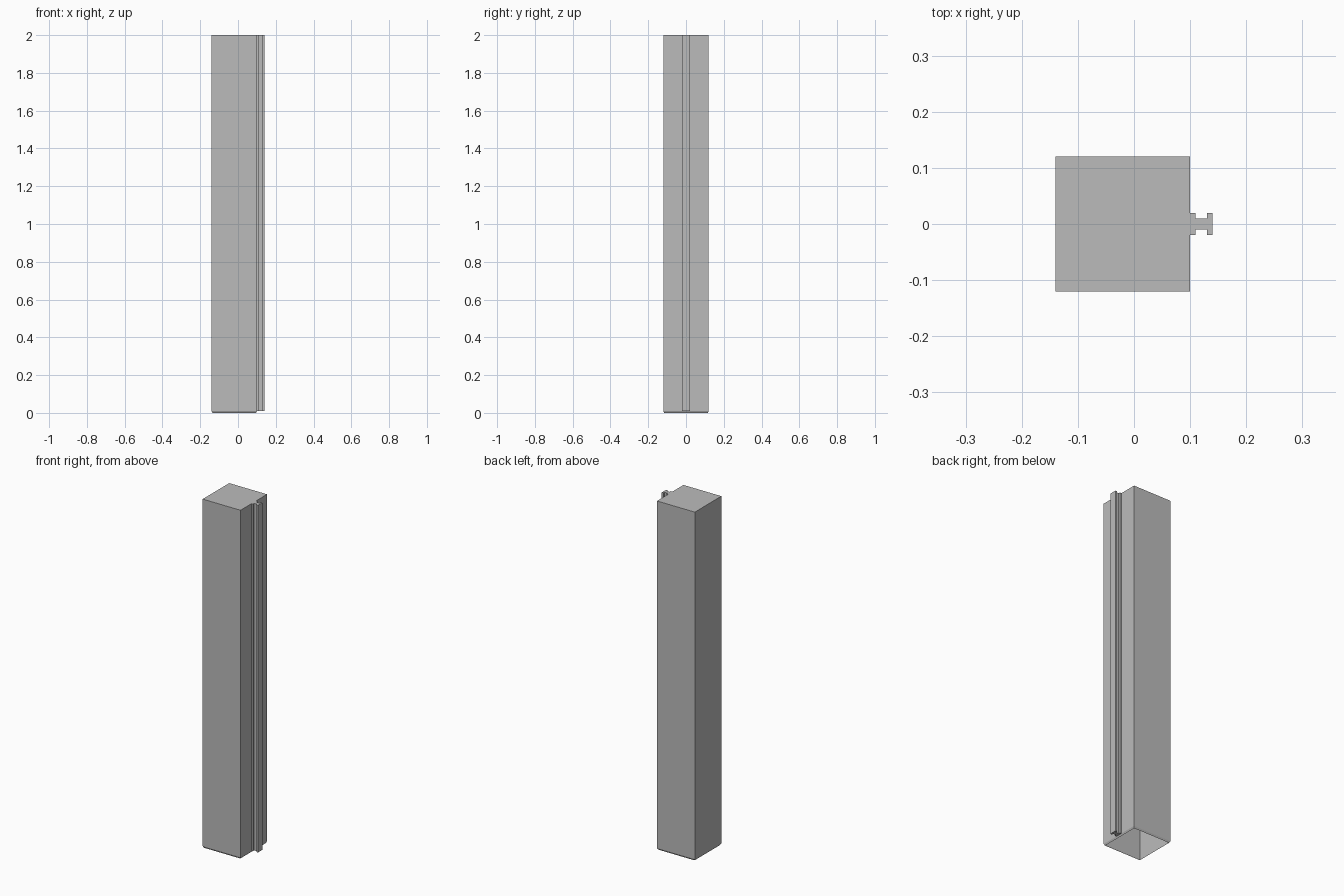
import bpy
import bmesh

if "Cube" in bpy.data.objects:
    bpy.data.objects.remove(bpy.data.objects["Cube"], do_unlink=True)

grey = bpy.data.materials.new("plain grey")
grey.use_nodes = True
colour = (0.5, 0.5, 0.5, 1)
grey.diffuse_color = colour
grey.node_tree.nodes["Principled BSDF"].inputs["Base Color"].default_value = colour

TOP = 2.0
LIP = 0.01


def add_object(name, bm):
    mesh = bpy.data.meshes.new(name)
    bm.to_mesh(mesh)
    bm.free()
    mesh.materials.append(grey)
    obj = bpy.data.objects.new(name, mesh)
    bpy.context.collection.objects.link(obj)
    return obj


def rectangle(x0, x1, half_y):
    return [(x0, -half_y), (x1, -half_y), (x1, half_y), (x0, half_y)]


def loft(name, rings, cap_bottom):
    """Join matching outlines, given as (outline, height), from the bottom up."""
    bm = bmesh.new()
    loops = [[bm.verts.new((x, y, z)) for x, y in outline] for outline, z in rings]
    for low, high in zip(loops, loops[1:]):
        for i in range(len(low)):
            j = (i + 1) % len(low)
            bm.faces.new((low[i], low[j], high[j], high[i]))
    bm.faces.new(loops[-1])
    if cap_bottom:
        bm.faces.new(loops[0][::-1])
    return add_object(name, bm)


# Square hollow post, open underneath, with a slightly tapered foot
body = rectangle(-0.14, 0.10, 0.12)
foot = rectangle(-0.135, 0.095, 0.115)
loft("post_shell", [(foot, 0), (body, LIP), (body, TOP)], cap_bottom=False)

# I-shaped rail on the post's left face: two flanges joined by a web
half = [(0.10, -0.02), (0.11, -0.02), (0.11, -0.01),
        (0.13, -0.01), (0.13, -0.02), (0.14, -0.02)]
profile = half + [(x, -y) for x, y in reversed(half)]
loft("side_rail", [(profile, LIP), (profile, TOP)], cap_bottom=True)
